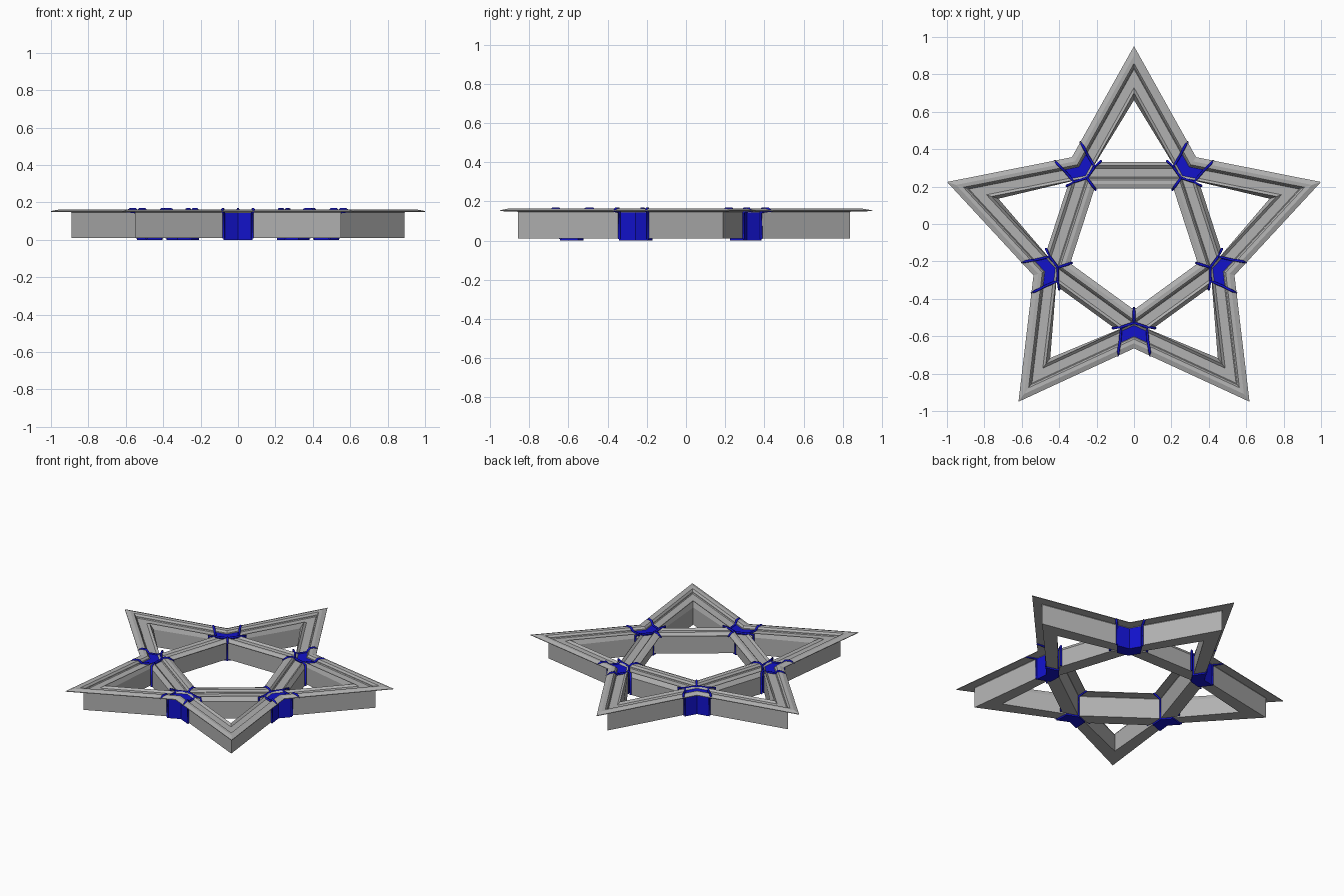
import bpy, bmesh
from math import sin, cos, tan, radians, pi
from mathutils import Matrix

if "Cube" in bpy.data.objects:
    bpy.data.objects.remove(bpy.data.objects["Cube"])

CY = -0.10                      # star centre on y
TIP, NOTCH = 1.051, 0.565       # lip radii of the star outline
A_TIP, A_NOTCH = radians(29.2), radians(65.2)

# Moulding section: (distance in from lip edge, height)
SECTION = [(0.056, 0.01), (0.056, 0.148), (0, 0.150), (0, 0.154), (0.025, 0.163),
           (0.045, 0.161), (0.060, 0.140), (0.108, 0.140), (0.122, 0.152),
           (0.141, 0.125), (0.141, 0.01)]


def material(name, rgb):
    mat = bpy.data.materials.new(name)
    mat.diffuse_color = (*rgb, 1)
    mat.use_nodes = True
    mat.node_tree.nodes["Principled BSDF"].inputs["Base Color"].default_value = mat.diffuse_color
    return mat


blue = material("blue", (0.006, 0.006, 0.6))
grey = material("grey", (0.44, 0.44, 0.44))


def finish(bm, name, mat):
    bmesh.ops.recalc_face_normals(bm, faces=bm.faces)
    me = bpy.data.meshes.new(name)
    bm.to_mesh(me)
    bm.free()
    ob = bpy.data.objects.new(name, me)
    bpy.context.collection.objects.link(ob)
    me.materials.append(mat)
    return ob


def loft(name, rows, wrap):
    """Skin rows of points; rows always close on themselves, wrap joins last row to first."""
    bm = bmesh.new()
    vs = [[bm.verts.new(p) for p in row] for row in rows]
    n, m = len(vs), len(vs[0])
    for i in range(n if wrap else n - 1):
        a, b = vs[i], vs[(i + 1) % n]
        for j in range(m):
            k = (j + 1) % m
            bm.faces.new((a[j], a[k], b[k], b[j]))
    if not wrap:
        bm.faces.new(vs[0])
        bm.faces.new(vs[-1])
    return finish(bm, name, grey)


def place(angle):
    """Local x = tangent, local y = outward from the star centre."""
    return Matrix.Translation((0, CY, 0)) @ Matrix.Rotation(angle - pi / 2, 4, 'Z')


# Star frame
rows = []
for d, z in SECTION:
    row = []
    for i in range(10):
        a = radians(90 + 36 * i)
        r = TIP - d / sin(A_TIP) if i % 2 == 0 else max(NOTCH - d / sin(A_NOTCH), 0.43)
        row.append((r * cos(a), CY + r * sin(a), z))
    rows.append(row)
loft("star_frame", rows, True)

# Pentagon bars: mitred along the lip, shortened where they run into the star
for i in range(5):
    ends = []
    for s in (-1, 1):
        ends.append([(s * min((0.29 + d) * tan(pi / 5), 0.254 - 0.8 * (d - 0.06)), 0.29 + d, z)
                     for d, z in SECTION])
    bar = loft("pentagon_bar", ends, False)
    bar.data.transform(place(radians(90 + 72 * i)))


def prism(name, pts, z0, z1, m):
    bm = bmesh.new()
    f = bm.faces.new([bm.verts.new((x, y, z0)) for x, y in pts])
    ex = bmesh.ops.extrude_face_region(bm, geom=[f])
    up = [g for g in ex["geom"] if isinstance(g, bmesh.types.BMVert)]
    bmesh.ops.translate(bm, verts=up, vec=(0, 0, z1 - z0))
    ob = finish(bm, name, blue)
    ob.data.transform(m)


def strips(name, paths, m):
    cu = bpy.data.curves.new(name, 'CURVE')
    cu.dimensions = '3D'
    cu.bevel_depth = 0.007
    cu.bevel_resolution = 1
    cu.use_fill_caps = True
    for pts in paths:
        sp = cu.splines.new('POLY')
        sp.points.add(len(pts) - 1)
        for p, co in zip(sp.points, pts):
            p.co = (*co, 1)
    cu.materials.append(blue)
    ob = bpy.data.objects.new(name, cu)
    ob.matrix_world = m
    bpy.context.collection.objects.link(ob)


# Blue joints at the five notches: body, sunken cap, hoops over the lips
side = [(0.077, 0.541, 0.008), (0.077, 0.541, 0.145), (0.086, 0.602, 0.150),
        (0.083, 0.58, 0.163), (0.079, 0.55, 0.164), (0.075, 0.53, 0.143),
        (0.070, 0.470, 0.143), (0.070, 0.452, 0.152),
        (0.113, 0.457, 0.152), (0.113, 0.457, 0.012)]
inner = [(0, 0.428, 0.008), (0, 0.428, 0.145), (0, 0.350, 0.150),
         (0, 0.378, 0.164), (0, 0.410, 0.163), (0, 0.428, 0.148)]
for i in range(5):
    m = place(radians(54 + 72 * i))
    prism("joint_body", [(0, 0.424), (0.072, 0.452), (0.077, 0.543),
                         (0, 0.508), (-0.077, 0.543), (-0.072, 0.452)], 0, 0.143, m)
    mirror = [(-x, y, z) for x, y, z in side]
    brace = [(-0.070, 0.452, 0.150), (0, 0.428, 0.150), (0.070, 0.452, 0.150)]
    strips("joint_strips", [side, mirror, inner, brace], m)
